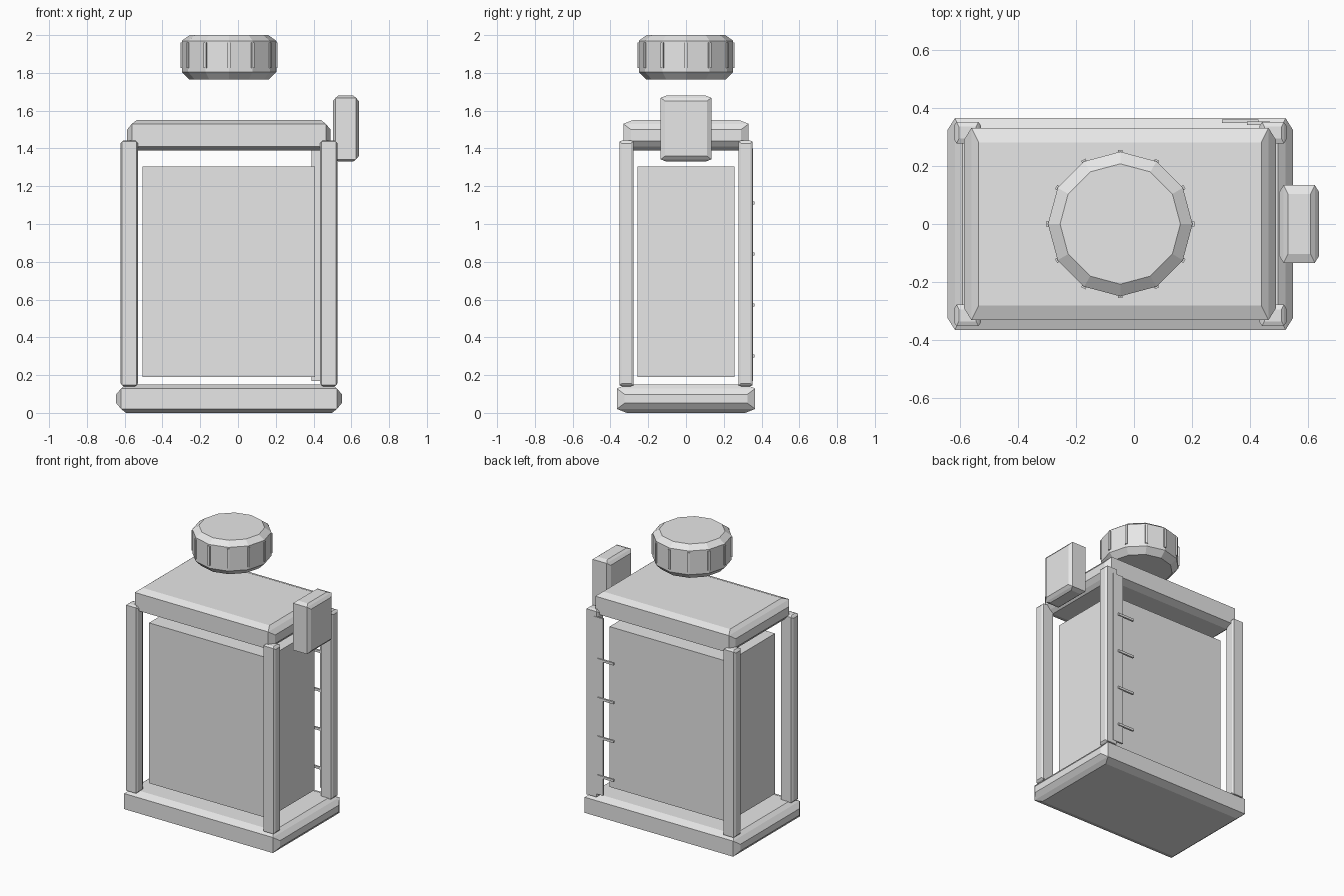
import bpy, bmesh, math
from itertools import product
from mathutils import Matrix

if "Cube" in bpy.data.objects:
    bpy.data.objects.remove(bpy.data.objects["Cube"])

CX = -0.0475  # the body is off centre because the clip sticks out to the right
grey = bpy.data.materials.new("plain_grey")
grey.diffuse_color = (0.8, 0.8, 0.8, 1)
grey.use_nodes = True
grey.node_tree.nodes["Principled BSDF"].inputs["Base Color"].default_value = grey.diffuse_color


def finish(name, bm):
    bmesh.ops.recalc_face_normals(bm, faces=bm.faces)
    me = bpy.data.meshes.new(name)
    bm.to_mesh(me)
    bm.free()
    me.materials.append(grey)
    ob = bpy.data.objects.new(name, me)
    bpy.context.collection.objects.link(ob)
    return ob


def block(name, xr, yr, zr, s=0.0):
    """Box over three ranges; s is the chamfer, shallower on front and back."""
    mid = [(r[0] + r[1]) / 2 for r in (xr, yr, zr)]
    a, b, c = [(r[1] - r[0]) / 2 for r in (xr, yr, zr)]
    bm = bmesh.new()
    if s == 0:
        bmesh.ops.create_cube(bm, size=2)
        bmesh.ops.scale(bm, vec=(a, b, c), verts=bm.verts)
    else:
        corners = ((a - s, b - s, c),
                   (a - s / 2, b, c - 0.4 * s),
                   (a, b - 0.8 * s, c - s))
        for sx, sy, sz in product((-1, 1), repeat=3):
            for x, y, z in corners:
                bm.verts.new((x * sx, y * sy, z * sz))
        bmesh.ops.convex_hull(bm, input=bm.verts)
        bmesh.ops.dissolve_limit(bm, angle_limit=math.radians(1),
                                 verts=bm.verts, edges=bm.edges)
    bmesh.ops.translate(bm, vec=mid, verts=bm.verts)
    return finish(name, bm)


# Base, lid and inner tank
block("base", (-0.645, 0.55), (-0.366, 0.366), (0, 0.15), 0.052)
block("lid", (-0.587, 0.49), (-0.332, 0.332), (1.39, 1.55), 0.05)
block("tank", (-0.505, 0.408), (-0.257, 0.257), (0.19, 1.305))

# Four corner posts
for sx, side in ((-1, "left"), (1, "right")):
    for sy, end in ((-1, "front"), (1, "back")):
        x, y = CX + sx * 0.528, sy * 0.316
        block(f"{end}_{side}_post", (x - 0.046, x + 0.046),
              (y - 0.037, y + 0.037), (0.14, 1.443), 0.016)

# Level strip with its four tick marks on the back
block("level_strip", (0.39, 0.47), (0.343, 0.355), (0.17, 1.40))
for i in range(4):
    z = 0.30 + 0.27 * i
    block(f"level_tick_{i + 1}", (0.305, 0.43), (0.349, 0.362), (z - 0.008, z + 0.008))

# Side clip
block("side_clip", (0.502, 0.64), (-0.134, 0.134), (1.33, 1.68), 0.03)

# Twelve-sided cap
bm = bmesh.new()
rings = []
for r, z in ((0.21, 1.765), (0.25, 1.805), (0.25, 1.97), (0.208, 2.0)):
    rings.append([bm.verts.new((CX + r * math.cos(i * math.pi / 6),
                                r * math.sin(i * math.pi / 6), z)) for i in range(12)])
for lo, hi in zip(rings, rings[1:]):
    for i in range(12):
        j = (i + 1) % 12
        bm.faces.new((lo[i], lo[j], hi[j], hi[i]))
bm.faces.new(rings[0][::-1])
bm.faces.new(rings[-1])
finish("cap", bm)

# Grip ribs on the cap's corners
bm = bmesh.new()
for i in range(12):
    m = (Matrix.Translation((CX, 0, 1.893)) @ Matrix.Rotation(i * math.pi / 6, 4, "Z")
         @ Matrix.Translation((0.249, 0, 0)) @ Matrix.Diagonal((0.014, 0.016, 0.136, 1)))
    bmesh.ops.create_cube(bm, size=1, matrix=m)
finish("cap_ribs", bm)
